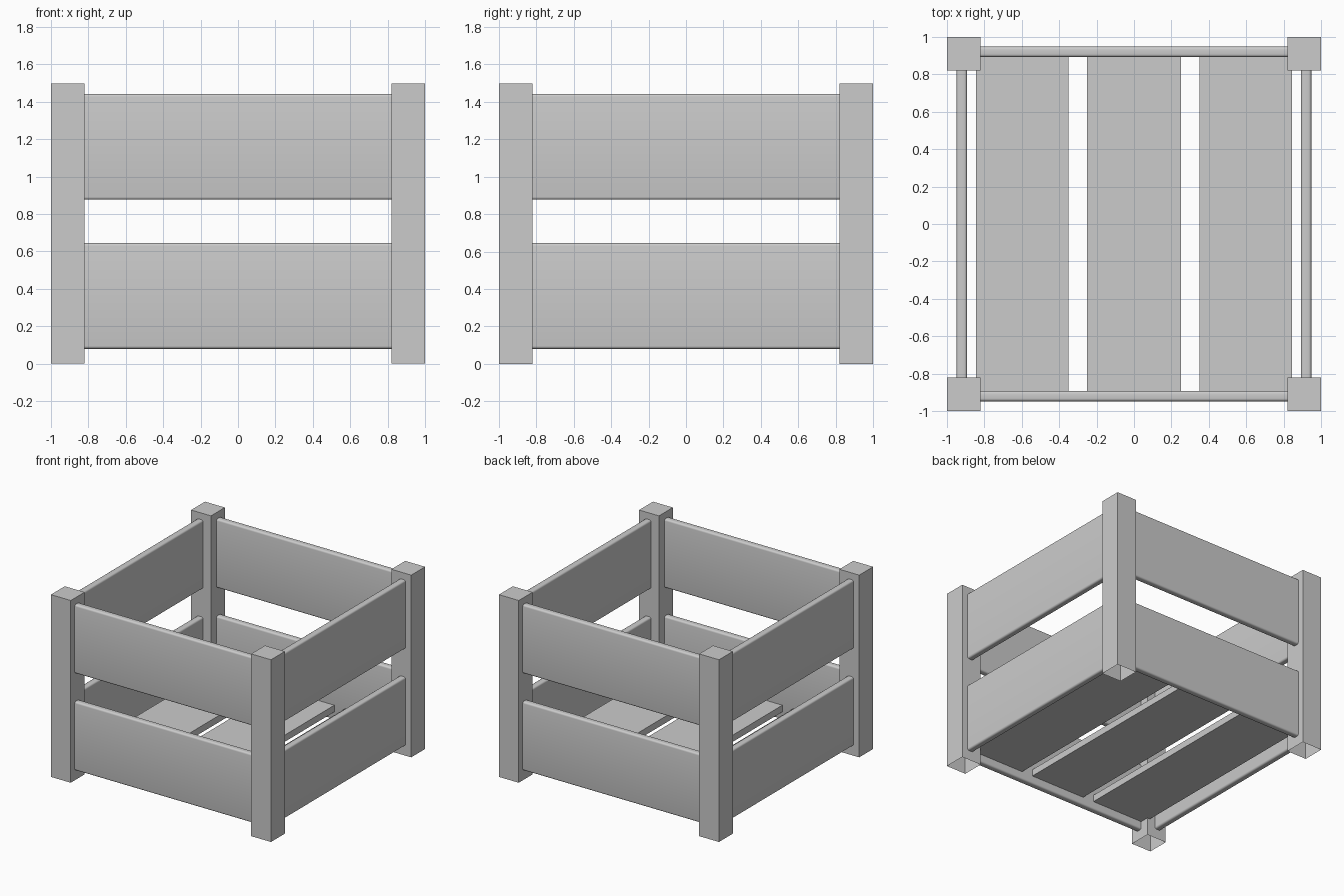
import bpy, bmesh
from mathutils import Vector

if "Cube" in bpy.data.objects:
    bpy.data.objects.remove(bpy.data.objects["Cube"])


def box(name, lo, hi, bevel_axis=None, bevel=0.015, open_bottom=False):
    """Box between two corners; optionally rounds the edges running along one axis."""
    lo, hi = Vector(lo), Vector(hi)
    bm = bmesh.new()
    bmesh.ops.create_cube(bm, size=1)
    for v in bm.verts:
        v.co = Vector(((lo[i] + hi[i]) / 2 + v.co[i] * (hi[i] - lo[i]) for i in range(3)))
    bm.normal_update()
    if open_bottom:
        bottom = [f for f in bm.faces if f.normal.z < -0.9]
        bmesh.ops.delete(bm, geom=bottom, context='FACES_ONLY')
    if bevel_axis is not None:
        edges = [e for e in bm.edges
                 if abs((e.verts[0].co - e.verts[1].co)[bevel_axis]) > 0.9 * (hi - lo)[bevel_axis]]
        bmesh.ops.bevel(bm, geom=edges, offset=bevel, segments=4, profile=0.5, affect='EDGES')
    mesh = bpy.data.meshes.new(name)
    bm.to_mesh(mesh)
    bm.free()
    obj = bpy.data.objects.new(name, mesh)
    bpy.context.collection.objects.link(obj)
    if bevel_axis is not None:
        bpy.ops.object.select_all(action='DESELECT')
        obj.select_set(True)
        bpy.context.view_layer.objects.active = obj
        bpy.ops.object.shade_smooth_by_angle(angle=0.6)
    return obj


OUT, POST, TOP = 1.0, 0.82, 1.497      # outer face, inner post face, post height
IN, FACE = 0.893, 0.948                # inner and outer face of side slats


def span(side, a, b):
    return (a, b) if side > 0 else (-b, -a)


# Corner posts, open underneath
for sx, nx in ((-1, "left"), (1, "right")):
    for sy, ny in ((-1, "front"), (1, "back")):
        x, y = span(sx, POST, OUT), span(sy, POST, OUT)
        box(f"{ny}_{nx}_post", (x[0], y[0], 0), (x[1], y[1], TOP), open_bottom=True)

# Two rounded-edge slats on each of the four sides
for level, z0, z1 in (("lower", 0.08, 0.645), ("upper", 0.877, 1.442)):
    for s, nx, ny in ((-1, "left", "front"), (1, "right", "back")):
        a, b = span(s, IN, FACE)
        box(f"{ny}_{level}_slat", (-POST, a, z0), (POST, b, z1), bevel_axis=0)
        box(f"{nx}_{level}_slat", (a, -POST, z0), (b, POST, z1), bevel_axis=1)

# Floor boards
for name, x0, x1 in (("left", -0.845, -0.35), ("middle", -0.25, 0.25), ("right", 0.35, 0.845)):
    box(f"{name}_floor_board", (x0, -IN, 0.145), (x1, IN, 0.2))
